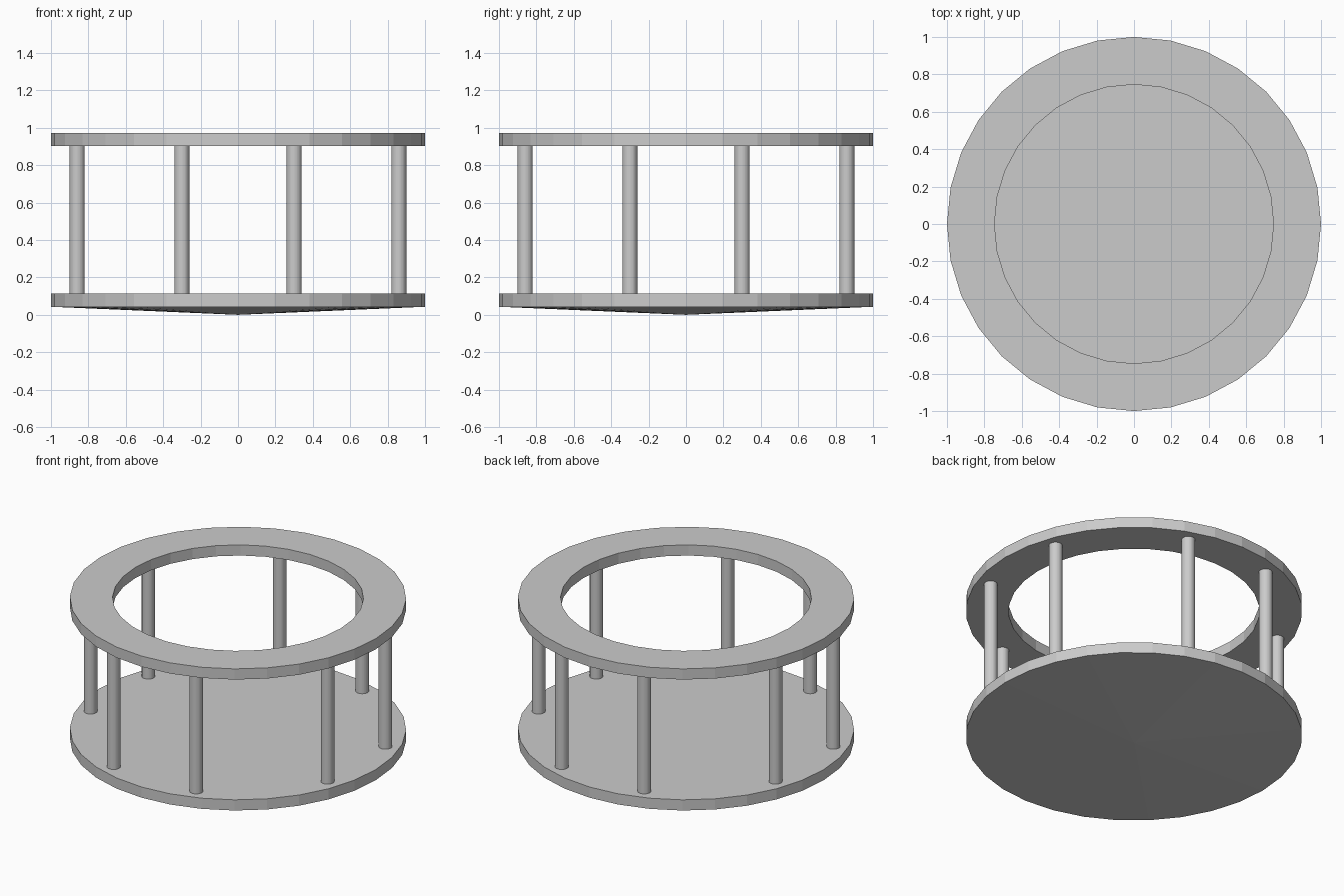
import bpy, bmesh
from math import cos, sin, tau

if "Cube" in bpy.data.objects:
    bpy.data.objects.remove(bpy.data.objects["Cube"])

SIDES = 32
BASE_EDGE, BASE_TOP = 0.043, 0.113
RING_LOW, RING_TOP = 0.902, 0.972


def make_object(name, bm):
    bmesh.ops.recalc_face_normals(bm, faces=bm.faces)
    mesh = bpy.data.meshes.new(name)
    bm.to_mesh(mesh)
    bm.free()
    obj = bpy.data.objects.new(name, mesh)
    bpy.context.collection.objects.link(obj)
    return obj


def circle(bm, r, z):
    return [bm.verts.new((r * cos(tau * i / SIDES), r * sin(tau * i / SIDES), z))
            for i in range(SIDES)]


def bridge(bm, a, b):
    for i in range(SIDES):
        j = (i + 1) % SIDES
        bm.faces.new((a[i], a[j], b[j], b[i]))


# Base disc: flat top, short rim, shallow cone underneath
bm = bmesh.new()
low, high = circle(bm, 1, BASE_EDGE), circle(bm, 1, BASE_TOP)
bridge(bm, low, high)
bm.faces.new(high)
tip = bm.verts.new((0, 0, 0))
for i in range(SIDES):
    bm.faces.new((low[i], tip, low[(i + 1) % SIDES]))
make_object("base_disc", bm)

# Open top ring with a rectangular section
bm = bmesh.new()
loops = [circle(bm, r, z) for r, z in
         ((1, RING_LOW), (1, RING_TOP), (0.746, RING_TOP), (0.746, RING_LOW))]
for k in range(4):
    bridge(bm, loops[k], loops[(k + 1) % 4])
make_object("top_ring", bm)

# Eight round posts, mirrored about both axes
n = 0
for px, py in ((0.30, 0.86), (0.86, 0.30)):
    for sx in (-1, 1):
        for sy in (-1, 1):
            n += 1
            bpy.ops.mesh.primitive_cylinder_add(
                vertices=SIDES, radius=0.04, depth=RING_LOW - BASE_TOP,
                location=(sx * px, sy * py, (RING_LOW + BASE_TOP) / 2))
            bpy.context.object.name = f"post_{n}"
